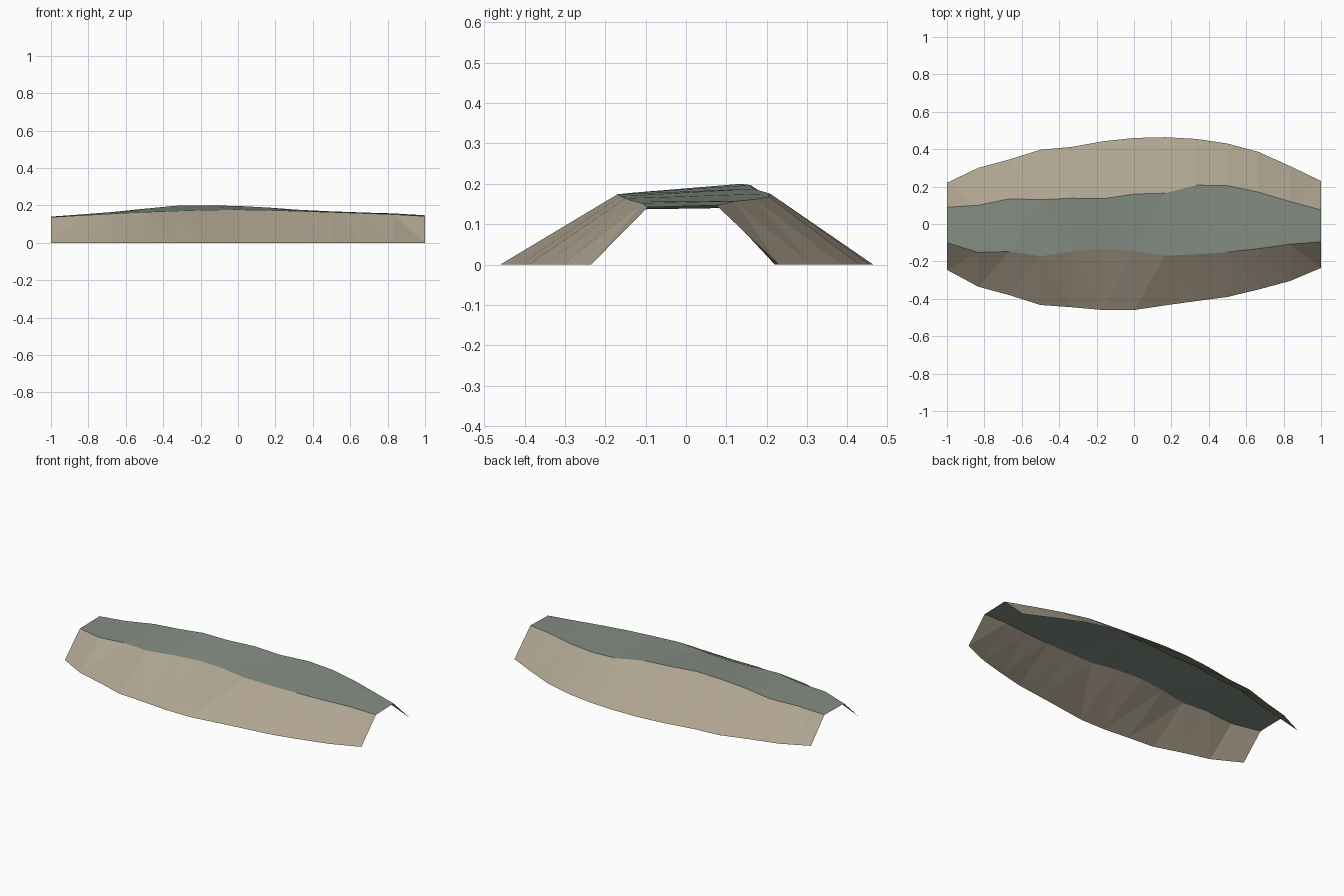
import bpy, bmesh

if "Cube" in bpy.data.objects:
    bpy.data.objects.remove(bpy.data.objects["Cube"])

# Cross-section edges sampled at 13 even stations along x
N = 13
XS = [-1 + 2 * i / (N - 1) for i in range(N)]
FRONT_FOOT = [-.245, -.335, -.38, -.433, -.445, -.46, -.46, -.435, -.412, -.39, -.35, -.305, -.235]
FRONT_RIM = [-.10, -.152, -.147, -.172, -.147, -.131, -.144, -.17, -.162, -.15, -.132, -.108, -.095]
BACK_RIM = [.09, .10, .135, .13, .138, .135, .16, .165, .208, .205, .17, .12, .075]
BACK_FOOT = [.22, .30, .345, .397, .412, .442, .46, .464, .455, .43, .385, .31, .23]
FRONT_Z = [.137, .147, .156, .164, .170, .175, .177, .174, .169, .164, .158, .152, .142]
BACK_Z = [.14, .152, .165, .182, .198, .20, .197, .188, .176, .168, .162, .157, .147]
ZERO = [0] * N


def material(name, rgb):
    m = bpy.data.materials.new(name)
    m.diffuse_color = (*rgb, 1)
    m.use_nodes = True
    m.node_tree.nodes["Principled BSDF"].inputs["Base Color"].default_value = m.diffuse_color
    return m


def ribbon(name, edge_a, edge_b, mat):
    """Flat-shaded strip between two (y, z) edges running along x."""
    bm = bmesh.new()
    a, b = ([bm.verts.new(p) for p in zip(XS, *e)] for e in (edge_a, edge_b))
    for i in range(N - 1):
        bm.faces.new((a[i], a[i + 1], b[i + 1], b[i]))
    bmesh.ops.triangulate(bm, faces=bm.faces[:])
    me = bpy.data.meshes.new(name)
    bm.to_mesh(me)
    bm.free()
    ob = bpy.data.objects.new(name, me)
    me.materials.append(mat)
    bpy.context.collection.objects.link(ob)


stone = material("bank_tan", (.43, .37, .28))
turf = material("crown_grey_green", (.23, .27, .23))

# Sloping sides and crown; ends and underside stay open
ribbon("front_bank", (FRONT_FOOT, ZERO), (FRONT_RIM, FRONT_Z), stone)
ribbon("crown", (FRONT_RIM, FRONT_Z), (BACK_RIM, BACK_Z), turf)
ribbon("back_bank", (BACK_RIM, BACK_Z), (BACK_FOOT, ZERO), stone)
